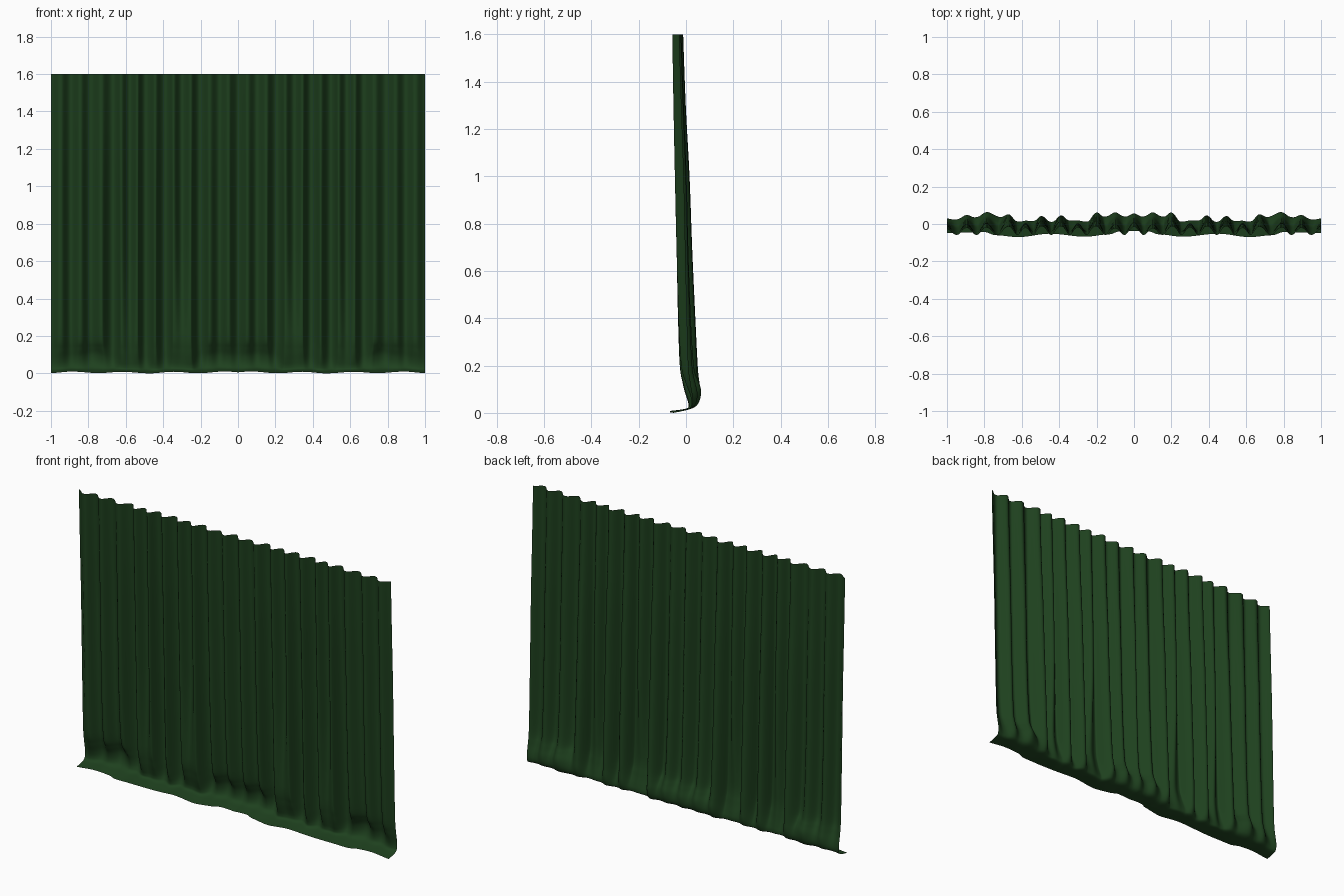
import bpy, bmesh, math

if "Cube" in bpy.data.objects:
    bpy.data.objects.remove(bpy.data.objects["Cube"])


def smooth_lookup(points, x):
    """Smoothly interpolate a short list of (x, value) pairs."""
    for (x0, v0), (x1, v1) in zip(points, points[1:]):
        if x <= x1:
            t = (x - x0) / (x1 - x0)
            return v0 + (v1 - v0) * t * t * (3 - 2 * t)
    return points[-1][1]


def spline(keys, i, t):
    """Catmull-Rom point between keys i and i + 1."""
    n = len(keys) - 1
    a, b, c, d = (keys[min(max(j, 0), n)] for j in range(i - 1, i + 3))
    return [0.5 * (2 * q + (r - p) * t + (2*p - 5*q + 4*r - s) * t*t
                   + (3*q - p - 3*r + s) * t**3) for p, q, r, s in zip(a, b, c, d)]


# Pleats recede at these x positions (half width, mirrored);
# depths at the rail and near the floor, where small pleats die out
PLEATS = [0, .10, .205, .30, .39, .495, .58, .67, .79, .895, 1.0]
TOP_DEPTH = [.9, .5, 1.0, .7, 1.0, 1.0, .6, .9, .7, .6, .3]
LOW_DEPTH = [.5, .35, 1.0, .0, 1.0, .9, .1, 1.0, .35, .3, .2]

# Slack gathered backwards above the floor, and front line of the hem
SLACK = [(0, .8), (.10, 1), (.19, .8), (.25, .1), (.38, .35), (.44, .05), (.49, .3),
         (.6, .05), (.68, .5), (.76, 1.1), (.88, .7), (1, .3)]
HEM = [(0, -.038), (.08, -.04), (.13, -.055), (.26, -.068), (.45, -.052), (.62, -.07),
       (.74, -.06), (.80, -.043), (1, -.048)]

# Drop from rail to floor: z, centre y, pleat depth, slack depth, hem blend
DROP = [(1.60, -.035, .023, 0, 0), (1.3, -.027, .026, 0, 0), (1.0, -.016, .031, 0, 0),
        (.7, -.007, .033, 0, 0), (.4, .001, .035, .005, 0), (.2, .006, .033, .015, 0),
        (.13, .010, .025, .030, 0), (.08, .016, .016, .040, 0), (.045, .018, .009, .034, 0),
        (.024, .018, .006, .020, .08), (.014, .016, .004, .008, .5), (.008, .01, 0, 0, 1)]
STEPS = [6, 6, 6, 6, 8, 6, 6, 6, 6, 6, 6]


def pleat(x, low):
    """Depth and sideways lean of the folds; low goes from 0 (rail) to 1 (floor)."""
    i = min(sum(x >= p for p in PLEATS) - 1, len(PLEATS) - 2)
    t = (x - PLEATS[i]) / (PLEATS[i + 1] - PLEATS[i])
    k = i if t < .5 else i + 1
    depth = TOP_DEPTH[k] + (LOW_DEPTH[k] - TOP_DEPTH[k]) * low
    c = (.5 + .5 * math.cos(2 * math.pi * t)) ** 1.3
    return c * (1 + depth) - 1 if depth > .3 else c * (.4 + 3 * depth) - 1, \
        math.sin(2 * math.pi * t) * depth


rows = [spline(DROP, i, k / n) for i, n in enumerate(STEPS) for k in range(n)]
rows.append(list(DROP[-1]))

# Curtain half, mirrored
bm = bmesh.new()
COLS = 240
grid = []
for z, yc, amp, slack, hem in rows:
    line = []
    low = min(max((1.3 - z) / 1.1, 0), 1)
    for j in range(COLS + 1):
        x = j / COLS
        wave, side = pleat(x, low)
        s = smooth_lookup(SLACK, x)
        y = yc + amp * wave + slack * s
        y += (smooth_lookup(HEM, x) - y) * hem
        # the gather near the floor rises and falls with the slack
        lift = .03 * (s - .5) * math.exp(-((z - .09) / .05) ** 2)
        # the rolled hem ripples where it meets the floor
        ripple = .006 * math.sin(x * 23) * math.exp(-z / .02)
        fade = min(x, 1 - x, .03) / .03
        line.append(bm.verts.new((x + .25 * amp * side * fade, y, z + lift + ripple)))
    grid.append(line)
for a, b in zip(grid, grid[1:]):
    for j in range(COLS):
        bm.faces.new((a[j], b[j], b[j + 1], a[j + 1]))
# the hem rests on the floor
lowest = min(v.co.z for v in bm.verts)
for v in bm.verts:
    v.co.z -= lowest * max(0, 1 - v.co.z / .1)
for f in bm.faces:
    f.smooth = True

mesh = bpy.data.meshes.new("curtain")
bm.to_mesh(mesh)
bm.free()
curtain = bpy.data.objects.new("curtain", mesh)
bpy.context.collection.objects.link(curtain)
mirror = curtain.modifiers.new("mirror", 'MIRROR')
mirror.merge_threshold = .0005

# Dark green cloth
cloth = bpy.data.materials.new("green_cloth")
cloth.diffuse_color = (.013, .052, .013, 1)
cloth.use_nodes = True
cloth.node_tree.nodes["Principled BSDF"].inputs["Base Color"].default_value = cloth.diffuse_color
mesh.materials.append(cloth)
